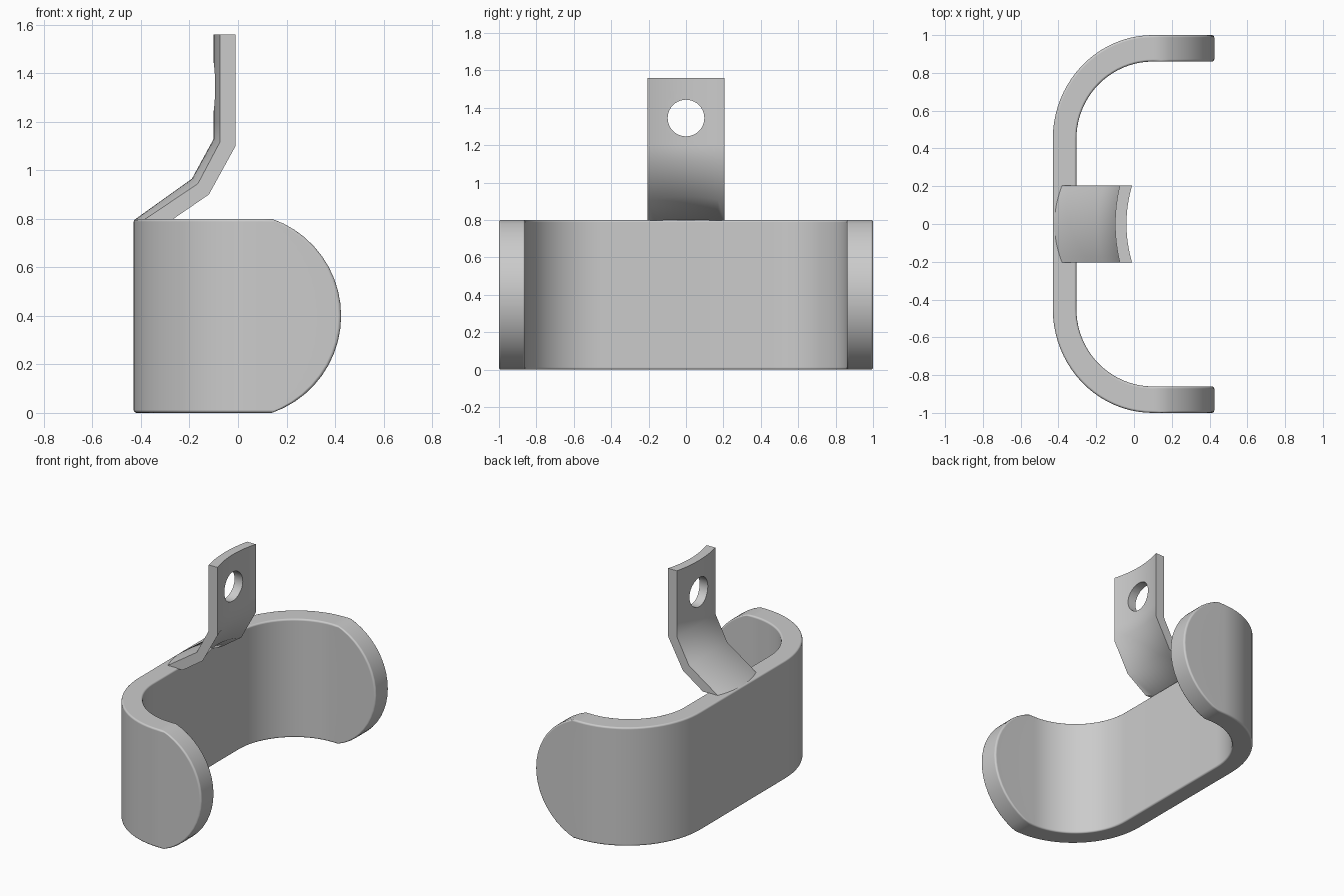
import bpy
import bmesh
from math import sin, cos, pi, asin, sqrt, radians

cube = bpy.data.objects.get("Cube")
if cube:
    bpy.data.objects.remove(cube, do_unlink=True)

grey = bpy.data.materials.new("satin grey")
grey.use_nodes = True
grey.diffuse_color = (0.6, 0.6, 0.6, 1)
grey.node_tree.nodes["Principled BSDF"].inputs["Base Color"].default_value = (0.6, 0.6, 0.6, 1)


def loft(name, rings):
    """Skin matching rings; each ring is an outer edge followed by the reversed inner edge."""
    bm = bmesh.new()
    rows = [[bm.verts.new(p) for p in ring] for ring in rings]
    n = len(rows[0])
    for a, b in zip(rows, rows[1:]):
        for i in range(n):
            j = (i + 1) % n
            bm.faces.new((a[i], a[j], b[j], b[i]))
    for row in (rows[0], rows[-1]):
        for i in range(n // 2 - 1):
            bm.faces.new((row[i], row[i + 1], row[n - 2 - i], row[n - 1 - i]))
    bmesh.ops.recalc_face_normals(bm, faces=bm.faces)
    mesh = bpy.data.meshes.new(name)
    bm.to_mesh(mesh)
    bm.free()
    mesh.materials.append(grey)
    obj = bpy.data.objects.new(name, mesh)
    bpy.context.collection.objects.link(obj)
    return obj


def activate(obj):
    bpy.ops.object.select_all(action="DESELECT")
    obj.select_set(True)
    bpy.context.view_layer.objects.active = obj


# Clip band: C-shaped wall whose two arms end in rounded tips
HEIGHT, TIP_R, BEND_X, BEND_Y = 0.8, 0.423, 0.10, 0.45


def wall_edge(rx, ry, tip_x, z, steps=20):
    quarter = [(BEND_X - rx * sin(a), BEND_Y + ry * cos(a))
               for a in (pi / 2 * i / steps for i in range(steps + 1))]
    half = [(tip_x, BEND_Y + ry)] + quarter
    return [(x, y, z) for x, y in half] + [(x, -y, z) for x, y in reversed(half)]


limit = asin(HEIGHT / 2 / TIP_R)
levels = 20
band_rings = []
for k in range(levels + 1):
    a = limit * (2 * k / levels - 1)
    z = HEIGHT / 2 + TIP_R * sin(a)
    tip = 0.002 + TIP_R * cos(a)
    band_rings.append(wall_edge(0.53, 0.55, tip, z) + wall_edge(0.405, 0.41, tip, z)[::-1])
band = loft("clip_band", band_rings)
activate(band)
bpy.ops.object.shade_smooth()
bevel = band.modifiers.new("soft edges", "BEVEL")
bevel.width = 0.012
bevel.segments = 3
bevel.limit_method = "ANGLE"
bevel.angle_limit = radians(40)
bevel.harden_normals = True

# Hanging tab: bent strip, bowed across its width
# Each station: outer middle, outer edge, inner middle, inner edge as (x, z)
stations = [
    ((-0.425, 0.797), (-0.385, 0.797), (-0.34, 0.797), (-0.27, 0.797)),
    ((-0.19, 0.965), (-0.165, 0.945), (-0.15, 0.925), (-0.12, 0.90)),
    ((-0.10, 1.13), (-0.075, 1.115), (-0.04, 1.115), (-0.01, 1.10)),
    ((-0.10, 1.2), (-0.075, 1.2), (-0.04, 1.2), (-0.01, 1.2)),
    ((-0.10, 1.56), (-0.075, 1.56), (-0.04, 1.56), (-0.01, 1.56)),
]


def bowed(middle, edge, steps=12, half_width=0.205):
    pts = []
    for i in range(steps + 1):
        t = 2 * i / steps - 1
        pts.append((middle[0] + (edge[0] - middle[0]) * t * t, half_width * t,
                    middle[1] + (edge[1] - middle[1]) * t * t))
    return pts


tab = loft("hanging_tab", [bowed(om, oe) + bowed(im, ie)[::-1] for om, oe, im, ie in stations])

# Round hole through the tab
bpy.ops.mesh.primitive_cylinder_add(vertices=40, radius=0.098, depth=0.6,
                                    location=(-0.05, 0, 1.345), rotation=(0, pi / 2, 0))
cutter = bpy.context.object
cutter.name = "hole_cutter"
cutter.hide_render = True
cutter.data.materials.append(grey)
hole = tab.modifiers.new("hole", "BOOLEAN")
hole.operation = "DIFFERENCE"
hole.solver = "EXACT"
hole.object = cutter
activate(tab)
bpy.ops.object.modifier_apply(modifier=hole.name)
bpy.data.objects.remove(cutter, do_unlink=True)
activate(tab)
bpy.ops.object.shade_smooth_by_angle(angle=radians(38))
